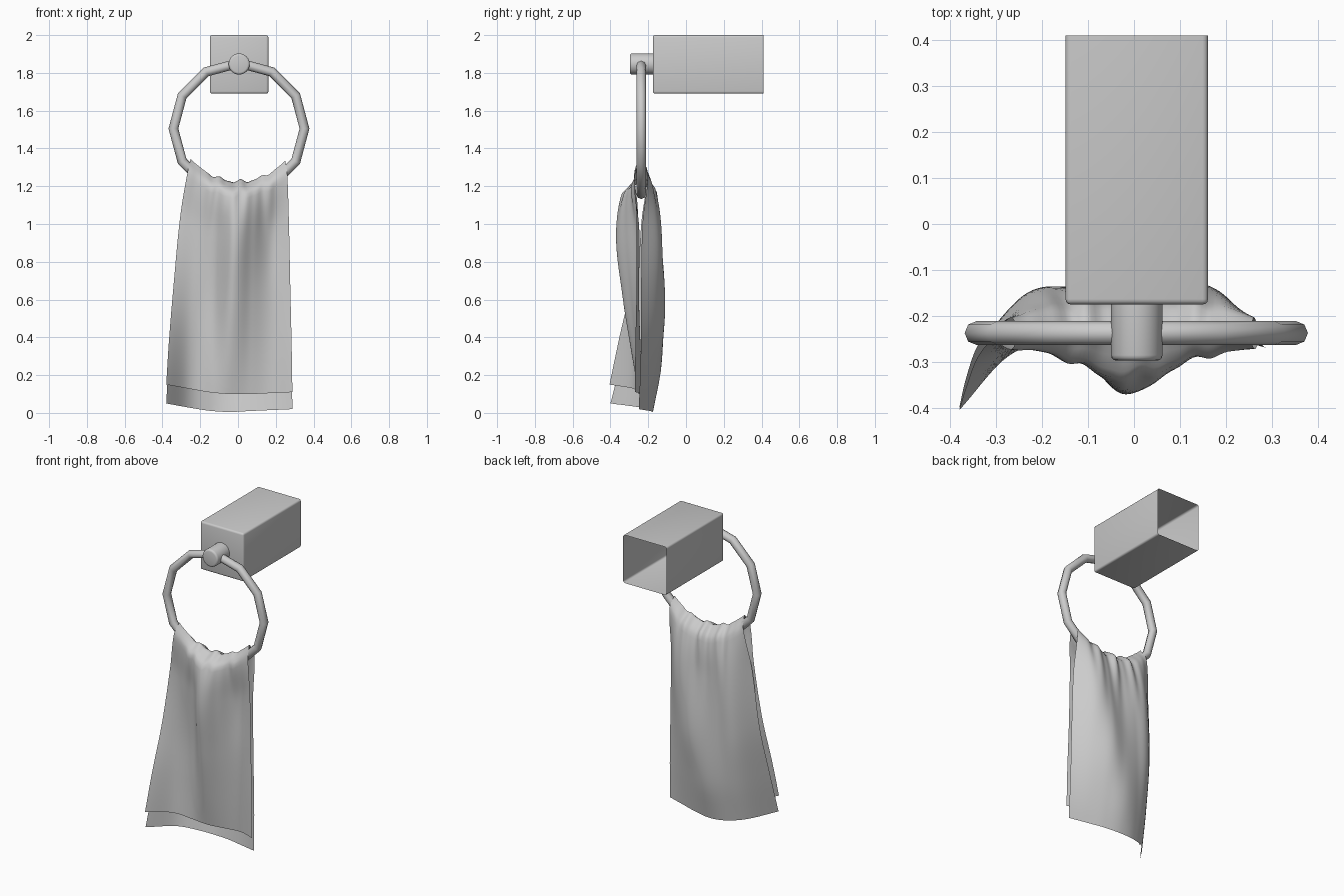
import bpy, bmesh, math
from mathutils import Matrix, Vector

if "Cube" in bpy.data.objects:
    bpy.data.objects.remove(bpy.data.objects["Cube"])


def finish(name, bm, angle=40):
    me = bpy.data.meshes.new(name)
    bm.to_mesh(me)
    bm.free()
    ob = bpy.data.objects.new(name, me)
    bpy.context.collection.objects.link(ob)
    bpy.ops.object.select_all(action='DESELECT')
    ob.select_set(True)
    bpy.context.view_layer.objects.active = ob
    bpy.ops.object.shade_smooth_by_angle(angle=math.radians(angle))
    return ob


def spline(xs, ys, x):
    """Smooth interpolation through the points (xs, ys)."""
    n = len(xs)
    i = 0
    while i < n - 2 and x > xs[i + 1]:
        i += 1

    def slope(k):
        a, b = max(k - 1, 0), min(k + 1, n - 1)
        return (ys[b] - ys[a]) / (xs[b] - xs[a])
    h = xs[i + 1] - xs[i]
    t = (x - xs[i]) / h
    return ((2*t**3 - 3*t**2 + 1) * ys[i] + (t**3 - 2*t**2 + t) * h * slope(i)
            + (3*t**2 - 2*t**3) * ys[i + 1] + (t**3 - t**2) * h * slope(i + 1))


# Wall mount: box with rounded edges, open at the back
bm = bmesh.new()
bmesh.ops.create_cube(bm, size=1, matrix=Matrix.Translation((0.006, 0.1175, 1.845))
                      @ Matrix.Diagonal((0.31, 0.585, 0.31, 1)))
back = [f for f in bm.faces if f.normal.y > 0.9]
bmesh.ops.delete(bm, geom=back, context='FACES_ONLY')
bmesh.ops.bevel(bm, geom=[e for e in bm.edges if not e.is_boundary], offset=0.012,
                segments=3, profile=0.5, affect='EDGES')
finish("wall_mount", bm)

# Knob holding the ring
bm = bmesh.new()
bmesh.ops.create_cone(bm, cap_ends=True, segments=24, radius1=0.056, radius2=0.056, depth=0.14,
                      matrix=Matrix.Translation((0.006, -0.227, 1.847)) @ Matrix.Rotation(math.pi/2, 4, 'X'))
rim = [e for e in bm.edges if all(v.co.y < -0.29 for v in e.verts)]
bmesh.ops.bevel(bm, geom=rim, offset=0.012, segments=3, profile=0.5, affect='EDGES')
finish("knob", bm)

# Twelve-sided ring of round tube
RX, RY, RZ, RR = 0.005, -0.237, 1.505, 0.347
bm = bmesh.new()
rows = []
for i in range(12):
    a = math.tau * i / 12
    d = Vector((math.sin(a), 0, math.cos(a)))
    rows.append([bm.verts.new(Vector((RX, RY, RZ)) + d * (RR + 0.026 * math.cos(b))
                              + Vector((0, 0.026 * math.sin(b), 0)))
                 for b in (math.tau * j / 8 for j in range(8))])
for i in range(12):
    for j in range(8):
        p, q, k = rows[i], rows[(i + 1) % 12], (j + 1) % 8
        bm.faces.new((p[j], p[k], q[k], q[j]))
bmesh.ops.recalc_face_normals(bm, faces=bm.faces)
finish("ring", bm, 50)

# Towel: depth of front and back sheets, rows from hem to ring, columns left to right
U = [-1, -0.67, -0.33, 0, 0.33, 0.67, 1]
V = [0, 0.2, 0.45, 0.75, 0.95, 1]
FRONT = [[-.405, -.285, -.255, -.25, -.235, -.23, -.27],
         [-.355, -.27, -.255, -.29, -.26, -.24, -.268],
         [-.29, -.255, -.26, -.335, -.29, -.25, -.262],
         [-.255, -.26, -.29, -.37, -.315, -.25, -.262],
         [-.272, -.278, -.31, -.325, -.30, -.28, -.27],
         [-.24, -.24, -.24, -.24, -.24, -.24, -.24]]
BACK = [[-.40, -.25, -.19, -.175, -.19, -.22, -.25],
        [-.335, -.20, -.15, -.13, -.15, -.19, -.24],
        [-.265, -.155, -.135, -.122, -.112, -.16, -.238],
        [-.235, -.15, -.145, -.15, -.135, -.14, -.23],
        [-.203, -.185, -.18, -.175, -.18, -.18, -.203],
        FRONT[5]]
LEFT = [-.38, -.365, -.34, -.305, -.265, -.25]
RIGHT = [.288, .284, .277, .269, .26, .25]
HEM_FRONT = [.15, .13, .11, .10, .10, .105, .11]
HEM_BACK = [.05, .03, .012, .005, .01, .015, .02]
NU, NV = 56, 32


def towel_point(u, v, table, hem):
    y = spline(V, [spline(U, row, u) for row in table], v)
    lo, hi = spline(V, LEFT, v), spline(V, RIGHT, v)
    x = lo + (hi - lo) * (u + 1) / 2
    # gathers fading out below the ring, always pushing away from it
    fade = max(0, (v - 0.6) / 0.4) ** 2 * (1 - u * u) * min(1, (1 - v) * 20)
    wave = math.sin(15 * u + 0.8) + 0.5 * math.sin(27 * u)
    side = -1 if table is FRONT else 1
    y += side * 0.011 * fade * (side * wave + 0.9)
    xt = -0.25 + 0.5 * (u + 1) / 2
    top = (RZ - math.sqrt(RR**2 - (xt - RX)**2) + 0.068 + 0.008 * u * u
           + 0.008 * (1 - u * u) * wave)
    z0 = spline(U, hem, u)
    return x, y, z0 + (top - z0) * v


bm = bmesh.new()
grid = []
levels = [1 - (1 - j / NV) ** 1.4 for j in range(NV + 1)]
path = [(v, FRONT, HEM_FRONT) for v in levels] + [(v, BACK, HEM_BACK) for v in levels[-2::-1]]
for v, table, hem in path:
    grid.append([bm.verts.new(towel_point(-1 + 2 * i / NU, v, table, hem)) for i in range(NU + 1)])
for p, q in zip(grid, grid[1:]):
    for i in range(NU):
        bm.faces.new((p[i], p[i + 1], q[i + 1], q[i]))
finish("towel", bm, 80)
